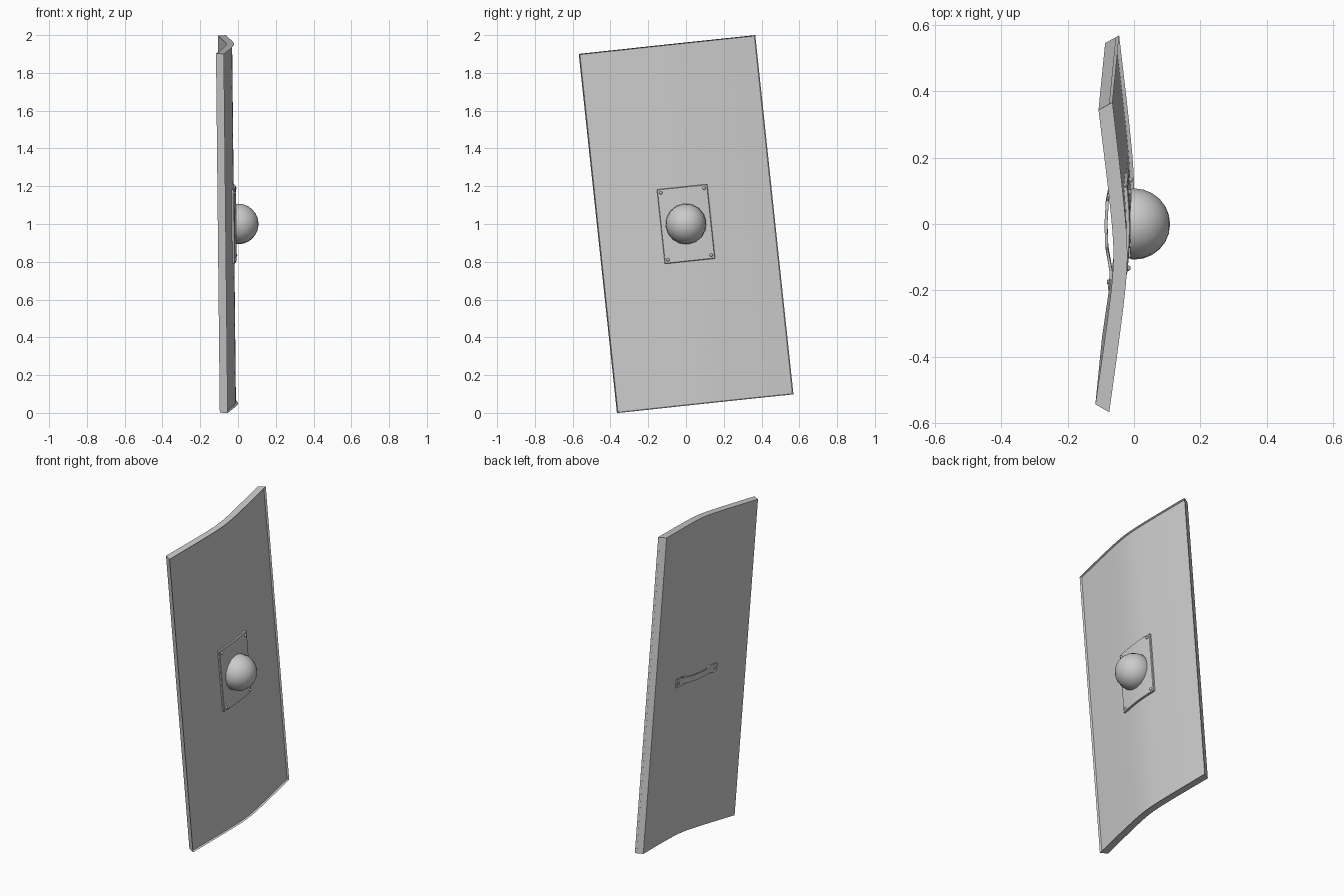
import bpy, bmesh
from math import radians, sqrt, pi
from mathutils import Matrix

if "Cube" in bpy.data.objects:
    bpy.data.objects.remove(bpy.data.objects["Cube"])

# Whole shield leans slightly: local x = outward, y = width, z = height
FRAME = (Matrix.Translation((-0.01, 0, 1)) @ Matrix.Rotation(radians(6.07), 4, 'X')
         @ Matrix.Rotation(radians(-0.6), 4, 'Y') @ Matrix.Rotation(radians(-0.6), 4, 'Z'))


def curve(u):
    """Depth of the bent front at width position u."""
    return -0.131 * (sqrt(u * u + 0.01) - 0.1)


def finish(name, bm, angle=30):
    bmesh.ops.recalc_face_normals(bm, faces=bm.faces)
    me = bpy.data.meshes.new(name)
    bm.to_mesh(me)
    bm.free()
    ob = bpy.data.objects.new(name, me)
    bpy.context.collection.objects.link(ob)
    ob.matrix_world = FRAME
    bpy.ops.object.select_all(action='DESELECT')
    ob.select_set(True)
    bpy.context.view_layer.objects.active = ob
    bpy.ops.object.shade_smooth_by_angle(angle=radians(angle))
    return ob


def slab(front, back, half_h):
    """Extrude a strip between two (x, y) rails up and down; returns bmesh and front faces."""
    bm = bmesh.new()
    rows = [[bm.verts.new((x, y, z)) for x, y in rail]
            for rail, z in ((front, -half_h), (front, half_h), (back, half_h), (back, -half_h))]
    faces = []
    for r in range(4):
        a, b = rows[r], rows[(r + 1) % 4]
        for i in range(len(a) - 1):
            f = bm.faces.new((a[i], a[i + 1], b[i + 1], b[i]))
            if r == 0:
                faces.append(f)
    for i in (0, -1):
        bm.faces.new([row[i] for row in rows])
    bmesh.ops.recalc_face_normals(bm, faces=bm.faces)
    return bm, faces


# Shield body with thin raised rim around a recessed front
W = 0.47
us = [W * i / 12 for i in range(-12, 13)]
bm, front_faces = slab([(curve(u), u) for u in us],
                       [(curve(u) - 0.042, u * 0.95) for u in us], 0.956)
bmesh.ops.inset_region(bm, faces=front_faces, thickness=0.004, depth=-0.011,
                       use_even_offset=True, use_boundary=True)
finish("shield_body", bm)

# Bent boss plate
pu = [0.134 * i / 6 for i in range(-6, 7)]
bm, _ = slab([(curve(u) + 0.001, u) for u in pu],
             [(curve(u) - 0.014, u) for u in pu], 0.198)
sharp = [e for e in bm.edges if e.calc_face_angle(0) > 1]
bmesh.ops.bevel(bm, geom=sharp, offset=0.003, segments=1, affect='EDGES')
finish("boss_plate", bm)


def dome(name, radius, at, seg, rings):
    bm = bmesh.new()
    bmesh.ops.create_uvsphere(bm, u_segments=seg, v_segments=rings, radius=radius)
    bmesh.ops.bisect_plane(bm, geom=bm.verts[:] + bm.edges[:] + bm.faces[:],
                           plane_co=(0, 0, -0.1 * radius), plane_no=(0, 0, 1), clear_inner=True)
    bmesh.ops.transform(bm, verts=bm.verts,
                        matrix=Matrix.Translation(at) @ Matrix.Rotation(pi / 2, 4, 'Y'))
    finish(name, bm, 60)


# Central boss and corner rivets
dome("boss", 0.108, (0.011, 0, 0), 16, 12)
for i, (u, v) in enumerate([(a, b) for a in (-0.115, 0.115) for b in (-0.178, 0.178)]):
    dome(f"plate_rivet_{i + 1}", 0.009, (curve(u) + 0.001, u, v), 8, 6)

# Grip: end tabs and a bowed strap on the back
gu = [-0.2, -0.15, -0.12, -0.07, 0, 0.07, 0.12, 0.15, 0.2]
lift = [0, 0, 0.008, 0.022, 0.028, 0.022, 0.008, 0, 0]
rail = [(curve(u) - 0.042 - h, u) for u, h in zip(gu, lift)]
bm, _ = slab(rail, [(x - 0.009, u) for x, u in rail], 0.027)
for v in bm.verts:
    if abs(v.co.y) < 0.13:
        v.co.z *= 0.75
sharp = [e for e in bm.edges if e.calc_face_angle(0) > 1]
bmesh.ops.bevel(bm, geom=sharp, offset=0.003, segments=2, affect='EDGES')
finish("grip", bm, 40)

# Grip rivets
for i, u in enumerate((-0.177, 0.177)):
    bm = bmesh.new()
    bmesh.ops.create_cone(bm, cap_ends=True, segments=8, radius1=0.009, radius2=0.006, depth=0.006,
                          matrix=Matrix.Translation((curve(u) - 0.053, u, 0))
                          @ Matrix.Rotation(-pi / 2, 4, 'Y'))
    finish(f"grip_rivet_{i + 1}", bm)
